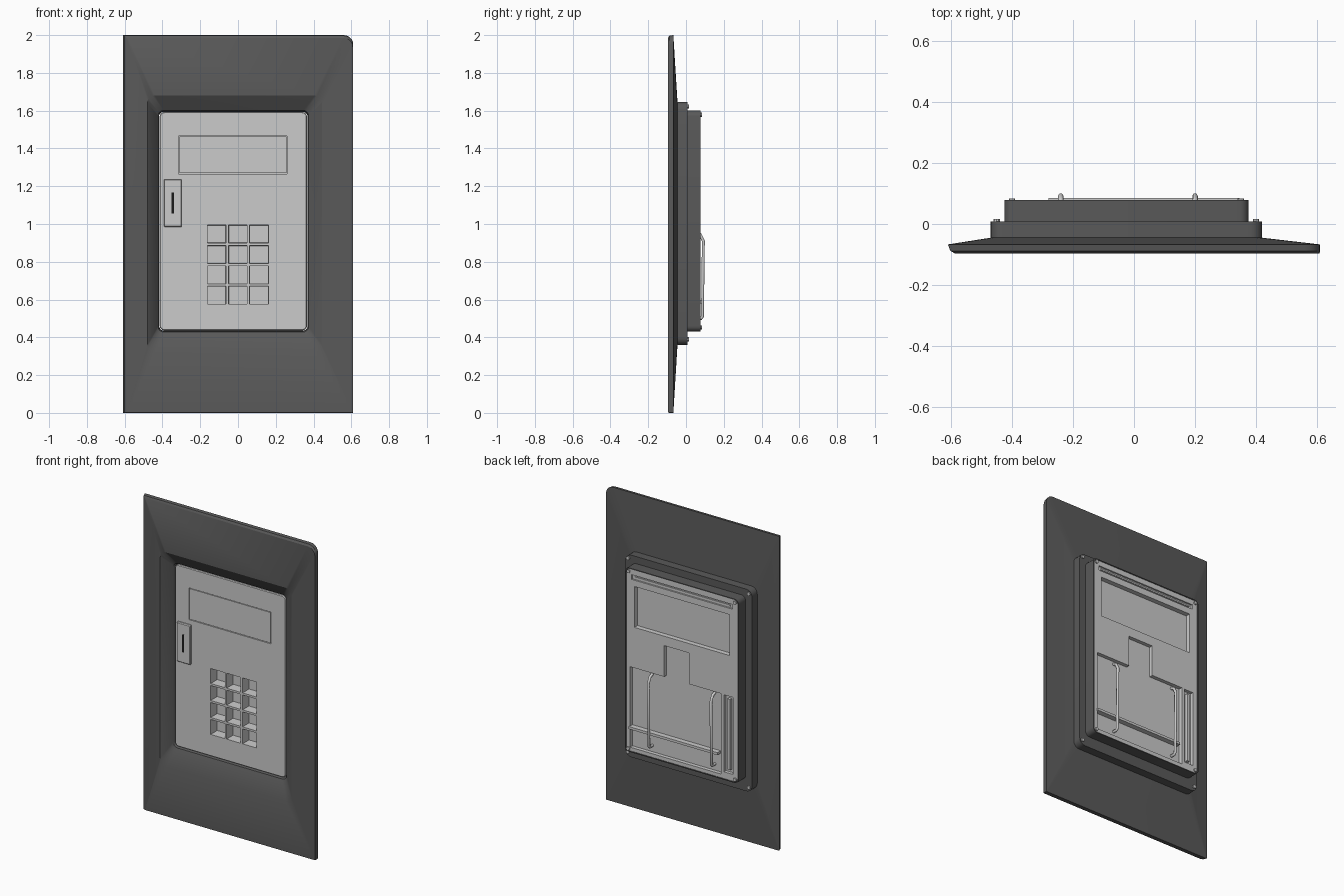
import bpy, bmesh, math
from mathutils import Vector, Matrix

if "Cube" in bpy.data.objects:
    bpy.data.objects.remove(bpy.data.objects["Cube"])


def material(name, v):
    m = bpy.data.materials.new(name)
    m.diffuse_color = (v, v, v, 1)
    m.use_nodes = True
    m.node_tree.nodes["Principled BSDF"].inputs["Base Color"].default_value = m.diffuse_color
    return m


DARK = material("dark_plastic", 0.1)
BLACK = material("black", 0.01)


def finish(name, bm, mat=None, smooth=True):
    bmesh.ops.recalc_face_normals(bm, faces=bm.faces)
    me = bpy.data.meshes.new(name)
    bm.to_mesh(me)
    bm.free()
    ob = bpy.data.objects.new(name, me)
    bpy.context.collection.objects.link(ob)
    if mat:
        me.materials.append(mat)
    if smooth:
        bpy.ops.object.select_all(action='DESELECT')
        ob.select_set(True)
        bpy.context.view_layer.objects.active = ob
        bpy.ops.object.shade_smooth_by_angle(angle=math.radians(30))
    return ob


def rounded(x0, x1, z0, z1, y, r, seg=5):
    """Rounded rectangle; r is one radius or (top right, top left, bottom left, bottom right)."""
    r = r if isinstance(r, tuple) else (r,) * 4
    pts = []
    for i, (cx, sx, cz, sz) in enumerate([(x1, -1, z1, -1), (x0, 1, z1, -1),
                                          (x0, 1, z0, 1), (x1, -1, z0, 1)]):
        for k in range(seg + 1):
            a = math.pi / 2 * (i + k / seg)
            pts.append((cx + r[i] * (sx + math.cos(a)), y, cz + r[i] * (sz + math.sin(a))))
    return pts


def loft(name, loops, mat=None, ring=False):
    bm = bmesh.new()
    rows = [[bm.verts.new(p) for p in rounded(*l)] for l in loops]
    pairs = list(zip(rows, rows[1:])) + ([(rows[-1], rows[0])] if ring else [])
    for a, b in pairs:
        n = len(a)
        for i in range(n):
            j = (i + 1) % n
            bm.faces.new((a[i], a[j], b[j], b[i]))
    if not ring:
        bm.faces.new(rows[0])
        bm.faces.new(rows[-1])
    return finish(name, bm, mat)


def add_box(bm, x0, x1, y0, y1, z0, z1):
    m = Matrix.Translation(((x0 + x1) / 2, (y0 + y1) / 2, (z0 + z1) / 2)) @ \
        Matrix.Diagonal((x1 - x0, y1 - y0, z1 - z0, 1))
    return bmesh.ops.create_cube(bm, size=1, matrix=m)['verts']


def box(name, *b, mat=None):
    bm = bmesh.new()
    add_box(bm, *b)
    return finish(name, bm, mat, False)


# Bezel and stepped rear housing, one continuous closed ring
corner = (0.05, 0.004, 0.004, 0.004)
loft("bezel_housing", [
    (-0.418, 0.368, 0.434, 1.596, -0.03, 0.025),
    (-0.424, 0.374, 0.428, 1.602, -0.045, 0.03),
    (-0.48, 0.445, 0.32, 1.68, -0.096, 0.04),
    (-0.588, 0.608, 0.002, 1.985, -0.096, corner),
    (-0.602, 0.61, 0.0, 1.997, -0.088, corner),
    (-0.61, 0.61, 0.0, 2.0, -0.067, corner),
    (-0.47, 0.42, 0.36, 1.645, -0.045, 0.04),
    (-0.47, 0.42, 0.36, 1.645, 0.008, 0.04),
    (-0.425, 0.375, 0.43, 1.6, 0.008, 0.03),
    (-0.425, 0.375, 0.43, 1.6, 0.078, 0.03),
    (-0.418, 0.368, 0.436, 1.594, 0.078, 0.025),
], DARK, ring=True)

# Light face plate with the keypad and rear recesses cut into it
plate = loft("face_plate", [
    (-0.411, 0.361, 0.441, 1.589, -0.042, 0.022),
    (-0.415, 0.365, 0.437, 1.593, -0.037, 0.025),
    (-0.415, 0.365, 0.437, 1.593, 0.076, 0.025)])

bm = bmesh.new()
for c in range(3):
    for r in range(4):
        x, z = -0.113 + 0.112 * c, 0.623 + 0.108 * r
        vs = add_box(bm, x - 0.05, x + 0.05, -0.06, 0.02, z - 0.048, z + 0.048)
        for v in vs:                                   # tapered key wells
            if v.co.y > 0:
                v.co.x = x + (v.co.x - x) * 0.95
                v.co.z = z + (v.co.z - z) * 0.95
for b in [(-0.315, 0.26, -0.06, -0.032, 1.265, 1.467),   # display seat
          (-0.36, 0.31, 0.045, 0.1, 1.23, 1.49),         # rear window
          (-0.38, 0.33, 0.066, 0.1, 1.53, 1.56),         # rear top slot
          (-0.385, -0.32, 0.055, 0.1, 0.48, 0.97),       # rear side slot
          (-0.3, 0.34, 0.052, 0.1, 0.46, 0.972),         # rear board recess
          (-0.075, 0.1, 0.052, 0.1, 0.96, 1.17)]:        # connector tab recess
    add_box(bm, *b)
cutter = finish("cutter", bm, smooth=False)
cutter.hide_render = True
mod = plate.modifiers.new("cuts", 'BOOLEAN')
mod.object, mod.operation, mod.solver, mod.use_self = cutter, 'DIFFERENCE', 'EXACT', True
dg = bpy.context.evaluated_depsgraph_get()
new_mesh = bpy.data.meshes.new_from_object(plate.evaluated_get(dg))
plate.modifiers.clear()
plate.data = new_mesh
bpy.data.objects.remove(cutter)

# Front display pane and card reader
box("display_pane", -0.311, 0.256, -0.041, -0.03, 1.269, 1.463)
loft("card_reader", [(-0.388, -0.302, 0.99, 1.232, -0.058, 0.004),
                     (-0.392, -0.298, 0.985, 1.236, -0.052, 0.004),
                     (-0.392, -0.298, 0.985, 1.236, -0.035, 0.004)])
box("card_slot", -0.351, -0.338, -0.0595, -0.05, 1.055, 1.168, mat=BLACK)

# Rear crossbar and inner strips
box("rear_crossbar", -0.28, 0.345, 0.05, 0.085, 0.578, 0.594)
box("side_strip", -0.362, -0.343, 0.05, 0.074, 0.5, 0.95)
box("top_strip", -0.36, 0.31, 0.062, 0.072, 1.54, 1.55)

# Two bent rear wires
for i, x in enumerate((-0.24, 0.2)):
    cu = bpy.data.curves.new("rear_wire_%d" % i, 'CURVE')
    cu.dimensions = '3D'
    cu.bevel_depth, cu.bevel_resolution, cu.use_fill_caps = 0.009, 1, True
    path = [(0.05, 0.955), (0.075, 0.945), (0.092, 0.91), (0.087, 0.51), (0.08, 0.5), (0.05, 0.5)]
    sp = cu.splines.new('POLY')
    sp.points.add(len(path) - 1)
    for p, (y, z) in zip(sp.points, path):
        p.co = (x, y, z, 1)
    bpy.context.collection.objects.link(bpy.data.objects.new(cu.name, cu))

# Screws at the corners of both rear steps
bm = bmesh.new()
for xs, zs, y in [((-0.45, 0.4), (0.39, 1.622), 0.012), ((-0.4, 0.35), (0.452, 1.578), 0.08)]:
    for x in xs:
        for z in zs:
            m = Matrix.Translation((x, y - 0.004, z)) @ Matrix.Rotation(math.pi / 2, 4, 'X')
            bmesh.ops.create_cone(bm, cap_ends=True, segments=10, radius1=0.011,
                                  radius2=0.011, depth=0.016, matrix=m)
finish("screws", bm)
